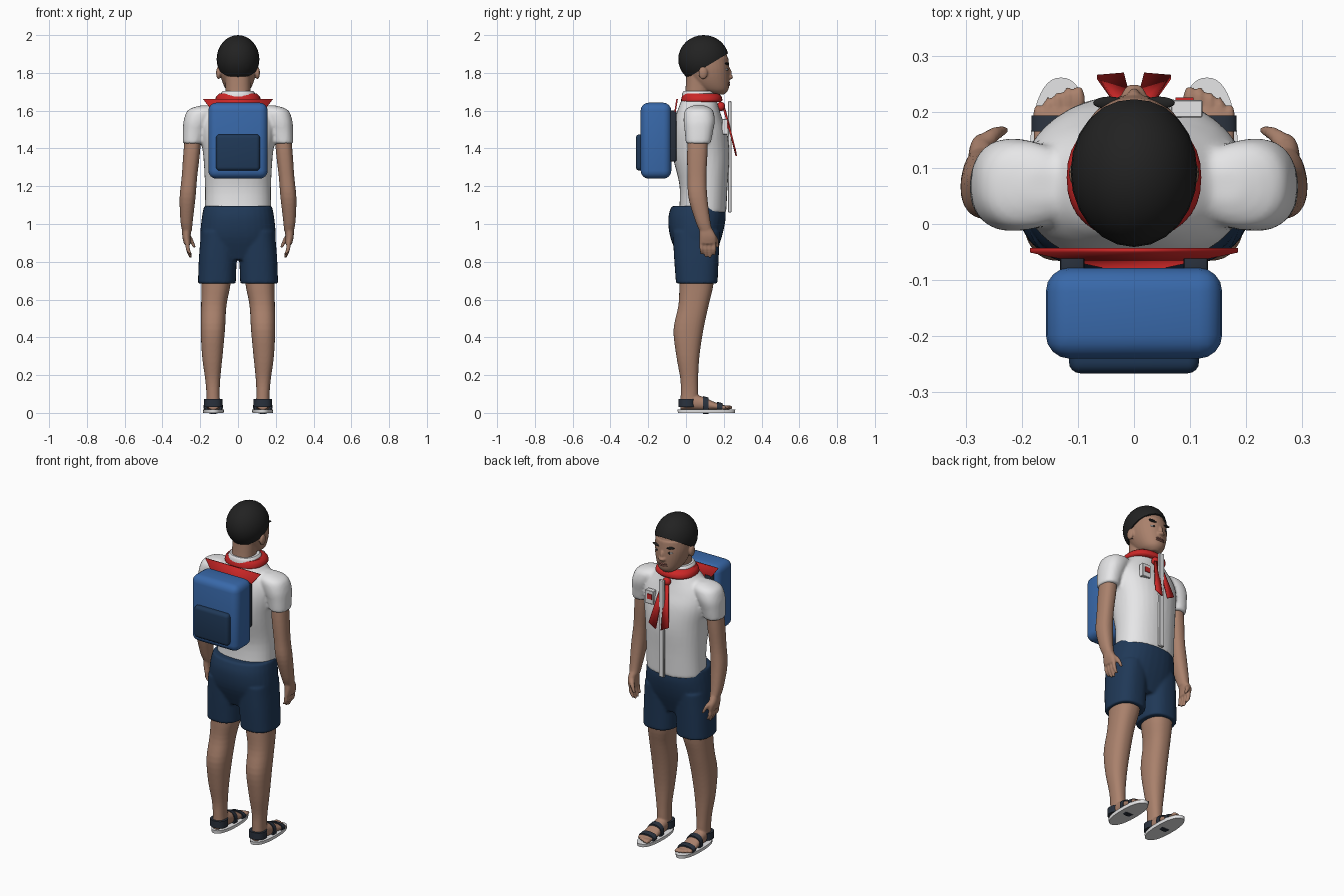
import bpy, bmesh, math
from mathutils import Vector, Matrix

cube = bpy.data.objects.get("Cube")
if cube:
    bpy.data.objects.remove(cube)


def material(name, *rgb):
    m = bpy.data.materials.new(name)
    m.use_nodes = True
    m.diffuse_color = (*rgb, 1)
    m.node_tree.nodes["Principled BSDF"].inputs["Base Color"].default_value = (*rgb, 1)
    return m


SKIN = material("brown skin", .40, .22, .15)
LIPS = material("lip brown", .27, .11, .085)
BLACK = material("black hair", .016, .016, .016)
WHITE = material("white cloth", .80, .80, .81)
NAVY = material("navy cloth", .014, .04, .095)
BLUE = material("blue canvas", .04, .14, .40)
RED = material("red cloth", .60, .02, .02)
STRAP = material("dark strap", .022, .03, .045)


def catmull(a, b, c, d, t):
    return .5 * (2*b + (c - a)*t + (2*a - 5*b + 4*c - d)*t*t + (3*b - a - 3*c + d)*t**3)


def loft(bm, rings, axis="z", power=2.3, segs=32, steps=4):
    """Closed smooth loft through rings given as x, y, z, radius, radius."""
    path = []
    for i in range(len(rings) - 1):
        quad = [rings[max(0, min(len(rings) - 1, i + k))] for k in (-1, 0, 1, 2)]
        path += [[catmull(*v, s / steps) for v in zip(*quad)] for s in range(steps)]
    path.append(rings[-1])
    loops = []
    for x, y, z, ra, rb in path:
        loop = []
        for k in range(segs):
            c, s = math.cos(math.tau*k/segs), math.sin(math.tau*k/segs)
            a = math.copysign(abs(c)**(2/power), c) * ra
            b = math.copysign(abs(s)**(2/power), s) * rb
            loop.append(bm.verts.new((x+a, y+b, z) if axis == "z" else (x+a, y, z+b)))
        loops.append(loop)
    for p, q in zip(loops, loops[1:]):
        for k in range(segs):
            n = (k + 1) % segs
            bm.faces.new((p[k], p[n], q[n], q[k]))
    bm.faces.new(loops[0][::-1])
    bm.faces.new(loops[-1])


def ball(bm, center, radii, tilt=0):
    mat = Matrix.Translation(center) @ Matrix.Rotation(tilt, 4, "Y") @ Matrix.Diagonal((*radii, 1))
    bmesh.ops.create_uvsphere(bm, u_segments=24, v_segments=16, radius=1, matrix=mat)


def finish(bm, name, mat, voxel=0, smooth=4):
    """Make an object; a voxel size melts overlapping shapes into one skin."""
    bmesh.ops.recalc_face_normals(bm, faces=bm.faces)
    me = bpy.data.meshes.new(name)
    bm.to_mesh(me)
    bm.free()
    me.materials.append(mat)
    me.shade_smooth()
    me.set_sharp_from_angle(angle=math.radians(40))
    ob = bpy.data.objects.new(name, me)
    bpy.context.collection.objects.link(ob)
    if voxel:
        r = ob.modifiers.new("Blend", "REMESH")
        r.mode, r.voxel_size, r.use_smooth_shade = "VOXEL", voxel, True
        s = ob.modifiers.new("Soften", "SMOOTH")
        s.factor, s.iterations = .5, smooth
    return ob


def box(name, mat, low, high, bevel=0, segs=4):
    bm = bmesh.new()
    low, high = Vector(low), Vector(high)
    bmesh.ops.create_cube(bm, size=1, matrix=Matrix.Translation((low + high)/2)
                          @ Matrix.Diagonal((*(high - low), 1)))
    if bevel:
        bmesh.ops.bevel(bm, geom=bm.edges[:], offset=bevel, segments=segs, profile=.5, affect="EDGES")
    return finish(bm, name, mat)


def cloth(name, mat, points, thick=.008):
    bm = bmesh.new()
    bm.faces.new([bm.verts.new(p) for p in points])
    ob = finish(bm, name, mat)
    mod = ob.modifiers.new("Thickness", "SOLIDIFY")
    mod.thickness, mod.offset = thick, 0


# Head, neck, ears and nose
bm = bmesh.new()
ball(bm, (0, .095, 1.87), (.102, .125, .12))
loft(bm, [(0, .17, 1.685, .03, .03), (0, .148, 1.71, .062, .076), (0, .127, 1.76, .086, .103),
          (0, .115, 1.82, .099, .115), (0, .1, 1.88, .1, .124)], power=2.1)
loft(bm, [(0, .05, 1.58, .07, .07), (0, .06, 1.7, .066, .064), (0, .07, 1.8, .068, .068)])
ball(bm, (0, .228, 1.795), (.011, .014, .032))
ball(bm, (0, .232, 1.777), (.021, .018, .012))
for s in (-1, 1):
    ball(bm, (s*.103, .09, 1.80), (.013, .024, .034))
finish(bm, "head", SKIN, .005)

# Hair cap, trimmed along the sloping hairline
bm = bmesh.new()
ball(bm, (0, .093, 1.872), (.113, .134, .128))
bmesh.ops.bisect_plane(bm, geom=bm.verts[:] + bm.edges[:] + bm.faces[:], plane_co=(0, .01, 1.775),
                       plane_no=(0, -.13, .215), clear_inner=True)
bmesh.ops.holes_fill(bm, edges=[e for e in bm.edges if e.is_boundary])
finish(bm, "hair", BLACK)

# Facial features
for s, side in ((1, "left"), (-1, "right")):
    for part, mat, at, size, tilt in (
            ("brow", BLACK, (s*.044, .216, 1.848), (.029, .011, .006), -s*.15),
            ("eye_white", WHITE, (s*.042, .211, 1.818), (.017, .011, .007), 0),
            ("pupil", BLACK, (s*.041, .217, 1.818), (.008, .008, .007), 0)):
        bm = bmesh.new()
        ball(bm, at, size, tilt)
        finish(bm, side + "_" + part, mat)
bm = bmesh.new()
for z in (1.737, 1.747):
    ball(bm, (0, .221, z), (.03, .013, .007))
finish(bm, "lips", LIPS)

# Shirt: torso with short sleeves
bm = bmesh.new()
loft(bm, [(0, .088, 1.06, .176, .125), (0, .093, 1.2, .175, .127), (0, .08, 1.36, .184, .15),
          (0, .073, 1.48, .2, .146), (0, .067, 1.56, .19, .125), (0, .067, 1.62, .145, .105),
          (0, .07, 1.66, .1, .092)])
for s in (-1, 1):
    loft(bm, [(s*.165, .068, 1.628, .03, .03), (s*.188, .068, 1.605, .075, .072),
              (s*.216, .07, 1.55, .071, .083), (s*.232, .068, 1.49, .06, .075),
              (s*.241, .065, 1.425, .052, .066)])
finish(bm, "shirt", WHITE, .009, 6)

# Shorts
bm = bmesh.new()
loft(bm, [(0, .065, 1.095, .18, .142), (0, .058, 1.03, .192, .152), (0, .053, .93, .2, .136),
          (0, .055, .81, .19, .09)])
for s in (-1, 1):
    loft(bm, [(s*.1, .055, .96, .095, .125), (s*.107, .055, .82, .1, .118),
              (s*.112, .057, .685, .1, .11)], power=2.5)
finish(bm, "shorts", NAVY, .008, 4)

for s, side in ((1, "left"), (-1, "right")):
    # Arm and hand with curled fingers
    bm = bmesh.new()
    loft(bm, [(s*.235, .065, 1.5, .042, .052), (s*.245, .06, 1.38, .044, .054),
              (s*.257, .058, 1.25, .041, .05), (s*.267, .063, 1.14, .042, .05),
              (s*.272, .088, 1.02, .033, .04), (s*.27, .105, .965, .026, .034)])
    loft(bm, [(s*.27, .103, .98, .025, .033), (s*.273, .115, .935, .022, .044),
              (s*.268, .115, .895, .018, .045)])
    for k, tip in enumerate((.835, .82, .825, .84)):
        y = .147 - k*.022
        loft(bm, [(s*.268, y, .91, .011, .011), (s*.265, y + .002, .865, .011, .011),
                  (s*.25, y + .003, tip, .007, .007)], segs=12)
    loft(bm, [(s*.272, .135, .95, .016, .016), (s*.252, .158, .92, .013, .013),
              (s*.23, .168, .875, .008, .008)], segs=12)
    finish(bm, side + "_arm", SKIN, .0055, 3)

    # Leg, foot and toes
    bm = bmesh.new()
    loft(bm, [(s*.115, .06, .8, .08, .09), (s*.117, .055, .68, .077, .09),
              (s*.128, .04, .57, .067, .08), (s*.133, .013, .44, .064, .079),
              (s*.136, .01, .3, .054, .061), (s*.134, .017, .18, .04, .047),
              (s*.132, .018, .1, .035, .046), (s*.131, .015, .03, .037, .045)])
    loft(bm, [(s*.131, -.03, .04, .028, .024), (s*.131, .03, .055, .037, .04),
              (s*.131, .09, .049, .041, .036), (s*.133, .15, .037, .046, .021),
              (s*.134, .205, .028, .044, .012)], axis="y")
    for k, tip in enumerate((.242, .24, .232, .222, .21)):
        ball(bm, (s*(.099 + k*.018), tip - .02, .029), (.012 if k == 0 else .0095, .025, .012))
    finish(bm, side + "_leg", SKIN, .0055, 3)

    # Sandal sole and straps
    bm = bmesh.new()
    loft(bm, [(s*.13, .108, 0, .054, .151), (s*.13, .108, .019, .056, .153)], steps=1, segs=48)
    finish(bm, side + "_sole", WHITE)
    bm = bmesh.new()
    loft(bm, [(s*.131, .005, .032, .049, .046), (s*.131, .005, .074, .048, .046)], steps=1)
    for y, rx, z, rz in ((.09, .047, .042, .047), (.165, .052, .033, .026)):
        loft(bm, [(s*.131, y, z, rx, rz), (s*.131, y + .028, z - .004, rx, rz - .003)], axis="y", steps=1)
    finish(bm, side + "_sandal_straps", STRAP)

    # Neckerchief tails and pack straps
    cloth(side + "_scarf_tail", RED, [(s*.002, .205, 1.61), (s*.022, .2, 1.61),
                                      (s*.066, .262, 1.385), (s*.018, .266, 1.36)])
    box(side + "_pack_strap", STRAP, (s*.11 - .022, -.1, 1.33), (s*.11 + .022, -.05, 1.6), .008, 2)

# Shirt collar and neckerchief
bm = bmesh.new()
loft(bm, [(0, .068, 1.65, .1, .092), (0, .066, 1.69, .09, .086), (0, .065, 1.705, .08, .077)])
finish(bm, "shirt_collar", WHITE)
bm = bmesh.new()
loft(bm, [(0, .08, 1.645, .112, .103), (0, .083, 1.655, .12, .109), (0, .083, 1.675, .115, .105),
          (0, .078, 1.69, .1, .094)])
finish(bm, "scarf_band", RED)
bm = bmesh.new()
ball(bm, (0, .185, 1.622), (.024, .022, .025))
finish(bm, "scarf_knot", RED)
cloth("scarf_back", RED, [(-.185, -.047, 1.662), (.185, -.047, 1.662), (0, -.086, 1.42)])

# Shirt placket and chest badge
box("placket", WHITE, (-.017, .223, 1.06), (.017, .24, 1.65), .003, 1)
box("badge", WHITE, (.066, .19, 1.475), (.122, .221, 1.555), .002, 1)
box("badge_mark", RED, (.074, .219, 1.505), (.106, .225, 1.535))

# Backpack
box("backpack", BLUE, (-.157, -.24, 1.24), (.157, -.078, 1.642), .042)
box("backpack_pocket", NAVY, (-.116, -.266, 1.282), (.116, -.2, 1.475), .02)
